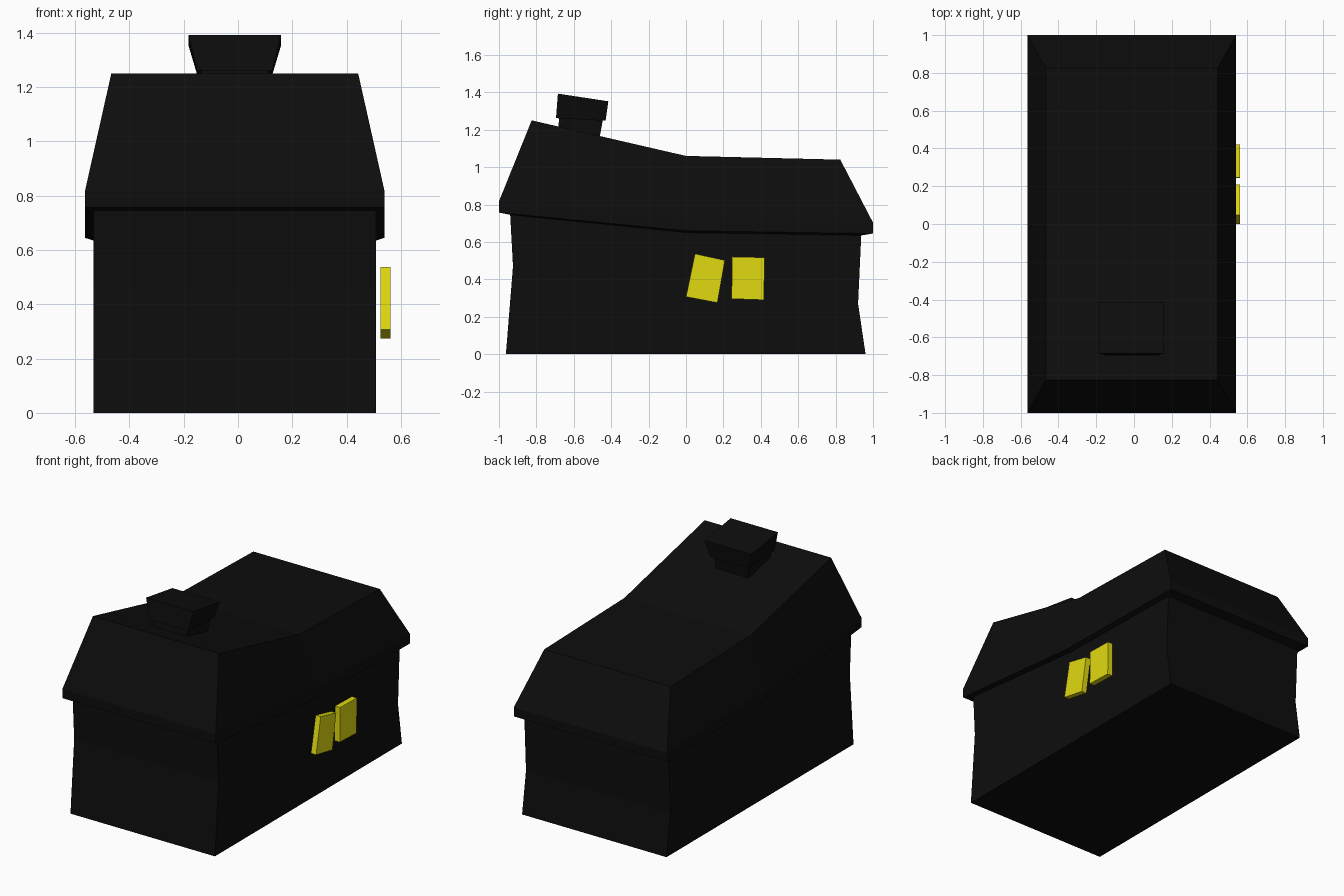
import bpy, bmesh

if "Cube" in bpy.data.objects:
    bpy.data.objects.remove(bpy.data.objects["Cube"])

CX = -0.012  # the house sits slightly left of centre, balanced by the windows


def material(name, color):
    m = bpy.data.materials.new(name)
    m.diffuse_color = color
    m.use_nodes = True
    m.node_tree.nodes["Principled BSDF"].inputs["Base Color"].default_value = m.diffuse_color
    return m


BLACK = material("black", (0.004, 0.004, 0.004, 1))
YELLOW = material("yellow", (0.75, 0.7, 0.005, 1))


def finish(name, bm, mat):
    bmesh.ops.recalc_face_normals(bm, faces=bm.faces)
    me = bpy.data.meshes.new(name)
    bm.to_mesh(me)
    bm.free()
    me.materials.append(mat)
    ob = bpy.data.objects.new(name, me)
    bpy.context.collection.objects.link(ob)
    return ob


def stack(name, levels, mat):
    """Loft levels of (half width, [(y, z) from front to back]), closed at both ends."""
    bm = bmesh.new()
    rings = []
    for w, line in levels:
        left = [bm.verts.new((CX - w, y, z)) for y, z in line]
        right = [bm.verts.new((CX + w, y, z)) for y, z in line]
        rings.append((left, right))
    for (l0, r0), (l1, r1) in zip(rings, rings[1:]):
        a, b = l0 + r0[::-1], l1 + r1[::-1]
        for i in range(len(a)):
            j = (i + 1) % len(a)
            bm.faces.new((a[i], a[j], b[j], b[i]))
    for left, right in (rings[0], rings[-1]):
        for i in range(len(left) - 1):
            bm.faces.new((left[i], left[i + 1], right[i + 1], right[i]))
    return finish(name, bm, mat)


def slab(name, outline, x0, x1, mat):
    """Extrude a (y, z) outline along x."""
    bm = bmesh.new()
    face = bm.faces.new([bm.verts.new((x0, y, z)) for y, z in outline])
    new = bmesh.ops.extrude_face_region(bm, geom=[face])["geom"]
    for v in new:
        if isinstance(v, bmesh.types.BMVert):
            v.co.x = x1
    return finish(name, bm, mat)


# Walls and sagging roof as one closed shell
stack("house", [
    (0.52, [(-0.963, 0), (0, 0), (0.96, 0)]),
    (0.52, [(-0.925, 0.47), (0, 0.37), (0.92, 0.27)]),
    (0.52, [(-0.94, 0.745), (0, 0.65), (0.937, 0.635)]),
    (0.552, [(-1, 0.757), (0, 0.66), (1, 0.645)]),
    (0.552, [(-1, 0.817), (0, 0.725), (1, 0.703)]),
    (0.455, [(-0.825, 1.25), (0, 1.06), (0.825, 1.04)]),
], BLACK)

# Chimney stem and flared cap
stack("chimney", [
    (0.115, [(-0.685, 1.19), (-0.465, 1.14)]),
    (0.127, [(-0.678, 1.265), (-0.445, 1.25)]),
    (0.139, [(-0.695, 1.262), (-0.43, 1.248)]),
    (0.17, [(-0.685, 1.393), (-0.415, 1.352)]),
], BLACK)

# Two crooked windows on the right wall
panes = [
    ("window_front", [(0.048, 0.537), (0.208, 0.502), (0.168, 0.275), (0, 0.307)]),
    ("window_back", [(0.246, 0.521), (0.42, 0.517), (0.417, 0.29), (0.244, 0.296)]),
]
for name, outline in panes:
    slab(name, outline, 0.525, 0.562, YELLOW)
